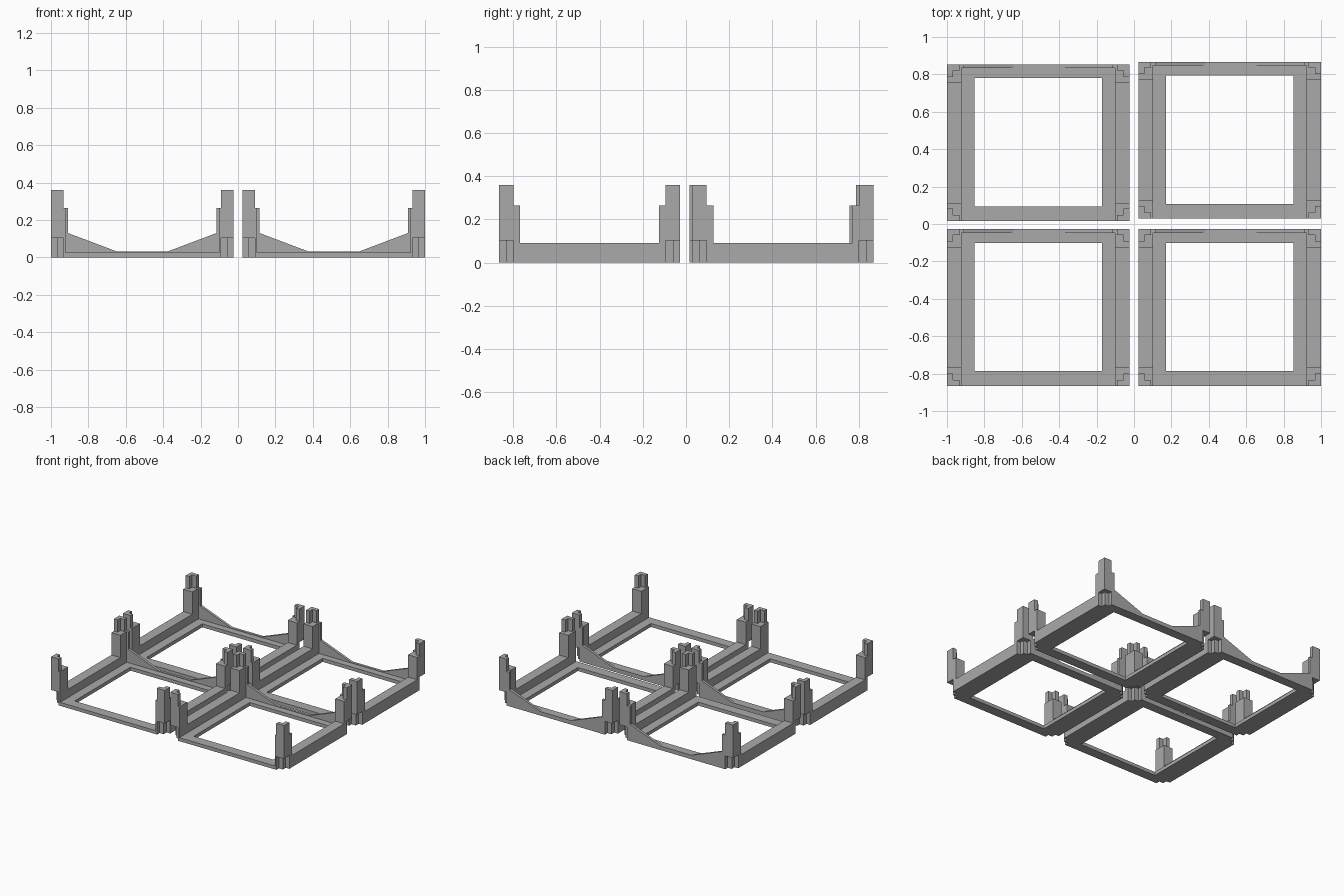
import bpy, bmesh

if "Cube" in bpy.data.objects:
    bpy.data.objects.remove(bpy.data.objects["Cube"])

W, D = 0.976, 0.837            # one tray
WALL, LEDGE = 0.078, 0.147     # side wall and inner ledge widths
BASE, SIDE_H = 0.027, 0.092    # base frame and side wall heights
PX, PY = 0.078, 0.097          # corner post plan
T, L = 0.031, 0.066            # stacking key thickness and leg length
NOTCH, BODY, TOP = 0.103, 0.265, 0.36

gray = bpy.data.materials.new("plain_gray")
gray.diffuse_color = (0.4, 0.4, 0.4, 1)
gray.use_nodes = True
gray.node_tree.nodes["Principled BSDF"].inputs["Base Color"].default_value = gray.diffuse_color


def prism(bm, pts, lo, hi, place):
    """Extrude a closed outline from lo to hi; place maps (a, b, h) to xyz."""
    ends = [[bm.verts.new(place(a, b, h)) for a, b in pts] for h in (lo, hi)]
    n = len(pts)
    bm.faces.new(ends[0])
    bm.faces.new(ends[1])
    for i in range(n):
        j = (i + 1) % n
        bm.faces.new((ends[0][i], ends[0][j], ends[1][j], ends[1][i]))


def rect(x0, y0, x1, y1):
    return [(x0, y0), (x1, y0), (x1, y1), (x0, y1)]


def finish(name, bm, loc):
    bmesh.ops.recalc_face_normals(bm, faces=bm.faces)
    mesh = bpy.data.meshes.new(name)
    bm.to_mesh(mesh)
    bm.free()
    mesh.materials.append(gray)
    obj = bpy.data.objects.new(name, mesh)
    obj.location = loc
    bpy.context.collection.objects.link(obj)


def flat(x, y, z):
    return (x, y, z)


def upright(x, z, y):
    return (x, y, z)


KEY = [(0, 0), (L, 0), (L, T), (T, T), (T, L), (0, L)]
FOOT = [(L, 0), (PX, 0), (PX, PY), (0, PY), (0, L), (T, L), (T, T), (L, T)]


def tray(label, x, y):
    loc = (x, y, 0)
    hw, hd = W / 2, D / 2

    # Low front and back rails
    for name, s, depth in (("front_rail", -1, 0.078), ("back_rail", 1, 0.073)):
        bm = bmesh.new()
        y0, y1 = sorted((s * hd, s * (hd - depth)))
        prism(bm, rect(-hw + PX, y0, hw - PX, y1), 0, BASE, flat)
        finish(f"{label}_{name}", bm, loc)

    # Side walls with a low inner ledge
    for name, s in (("left_side", -1), ("right_side", 1)):
        bm = bmesh.new()
        prof = [(0, 0), (LEDGE, 0), (LEDGE, BASE), (WALL, BASE),
                (WALL, SIDE_H), (0, SIDE_H)]
        prism(bm, prof, -hd + PY, hd - PY,
              lambda a, z, yy: (s * (hw - a), yy, z))
        # ledge corners beside the posts
        for t, d in ((-1, 0.078), (1, 0.073)):
            y0, y1 = sorted((t * (hd - d), t * (hd - PY)))
            x0, x1 = sorted((s * (hw - PX), s * (hw - LEDGE)))
            prism(bm, rect(x0, y0, x1, y1), 0, BASE, flat)
        finish(f"{label}_{name}", bm, loc)

    # Thin back panel dipping to a flat middle
    bm = bmesh.new()
    e, f = hw - PX, 0.133
    prism(bm, [(-e, BASE), (e, BASE), (e, 0.133), (0.395, 0.13), (f, 0.031),
               (-f, 0.031), (-0.395, 0.13), (-e, 0.133)],
          hd - 0.02, hd, upright)
    finish(f"{label}_back_panel", bm, loc)

    # Corner posts: notched foot, solid body, stacking key on top
    for sx in (-1, 1):
        for sy in (-1, 1):
            def corner(a, b, z):
                return (sx * (hw - a), sy * (hd - b), z)
            bm = bmesh.new()
            prism(bm, FOOT, 0, NOTCH, corner)
            prism(bm, rect(0, 0, PX, PY), NOTCH, BODY, corner)
            prism(bm, KEY, BODY, TOP, corner)
            if sy > 0:     # narrow fin joining the back panel
                prism(bm, rect(PX, 0, 0.092, 0.02), 0.125, BODY, corner)
            name = ("back" if sy > 0 else "front") + \
                   ("_right" if sx > 0 else "_left")
            finish(f"{label}_{name}_post", bm, loc)


# Four trays in a slightly uneven grid
tray("front_left_tray", -0.512, -0.4465)
tray("front_right_tray", 0.512, -0.4465)
tray("back_left_tray", -0.512, 0.4345)
tray("back_right_tray", 0.512, 0.4485)
